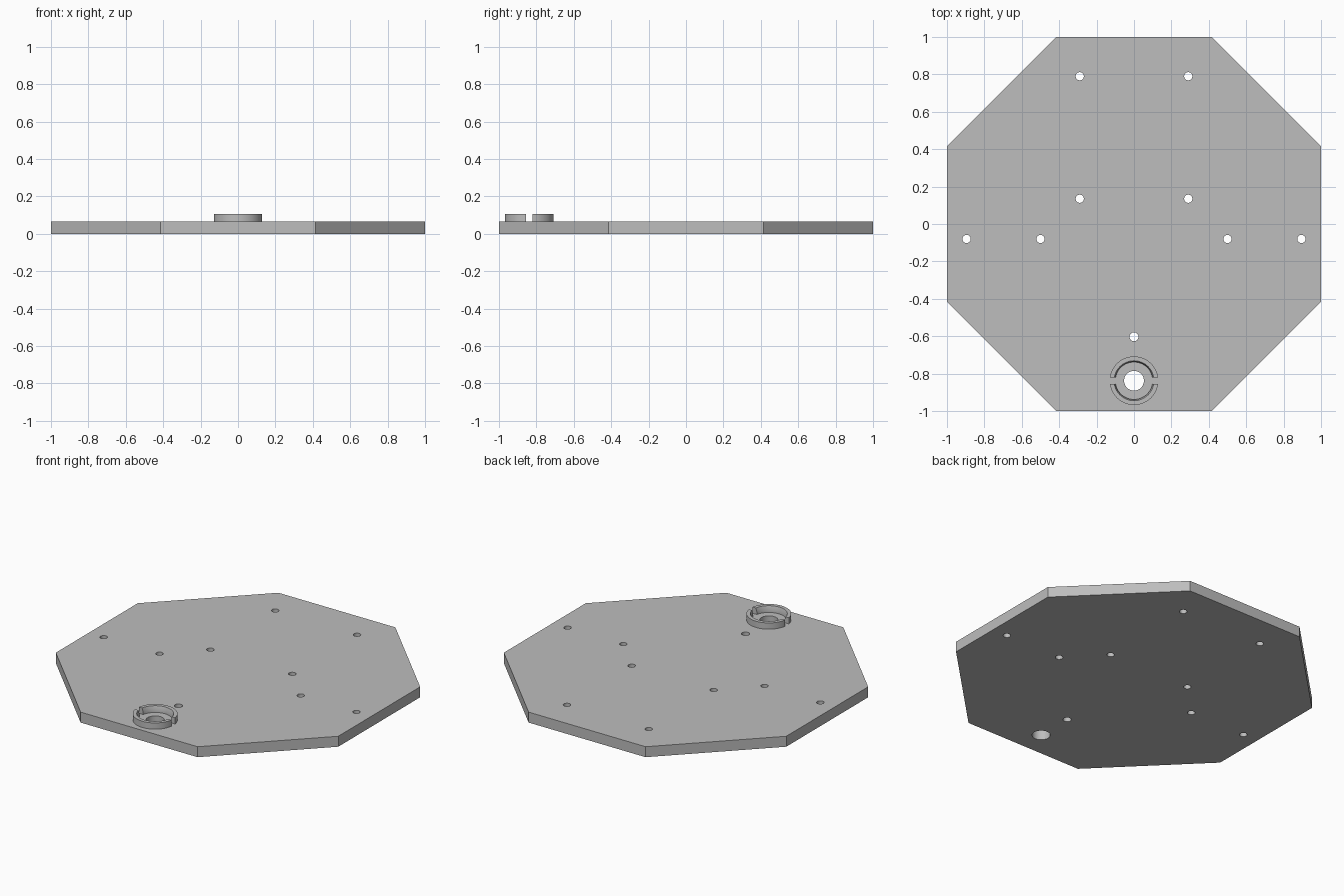
import bpy, bmesh
from math import pi, radians
from mathutils import Matrix

cube = bpy.data.objects.get("Cube")
if cube:
    bpy.data.objects.remove(cube, do_unlink=True)

# Single grey material
grey = bpy.data.materials.new("plain grey")
grey.use_nodes = True
colour = (0.51, 0.51, 0.51, 1)
grey.diffuse_color = colour
grey.node_tree.nodes["Principled BSDF"].inputs["Base Color"].default_value = colour

TOP, RIM = 0.067, 0.107
SOCKET_Y = -0.838


def make(name, bm):
    mesh = bpy.data.meshes.new(name)
    bmesh.ops.recalc_face_normals(bm, faces=bm.faces)
    bm.to_mesh(mesh)
    bm.free()
    mesh.materials.append(grey)
    obj = bpy.data.objects.new(name, mesh)
    bpy.context.collection.objects.link(obj)
    return obj


def add_prism(bm, x, y, r, z0, z1, sides, turn=0):
    place = Matrix.Translation((x, y, (z0 + z1) / 2)) @ Matrix.Rotation(turn, 4, "Z")
    bmesh.ops.create_cone(bm, cap_ends=True, segments=sides, radius1=r, radius2=r,
                          depth=z1 - z0, matrix=place)


def cut(target, cutter):
    cutter.hide_render = True
    mod = target.modifiers.new("cut", "BOOLEAN")
    mod.operation = "DIFFERENCE"
    mod.solver = "EXACT"
    mod.object = cutter
    bpy.context.view_layer.objects.active = target
    bpy.ops.object.modifier_apply(modifier=mod.name)
    bpy.data.objects.remove(cutter, do_unlink=True)


# Octagonal base plate, one unit from centre to each flat
bm = bmesh.new()
add_prism(bm, 0, 0, 1.0824, 0, TOP, 8, pi / 8)
plate = make("base_plate", bm)

# Mounting holes, mirrored left and right, plus the socket hole
bm = bmesh.new()
for x, y in ((0.29, 0.79), (0.29, 0.135), (0.5, -0.08), (0.895, -0.08)):
    for side in (-1, 1):
        add_prism(bm, side * x, y, 0.022, -0.1, 0.2, 24)
add_prism(bm, 0, -0.603, 0.024, -0.1, 0.2, 24)
add_prism(bm, 0, SOCKET_Y, 0.053, -0.1, 0.2, 32)
cut(plate, make("hole_cutter", bm))

# Socket ring with a slightly narrower inner ledge, turned from a profile
bm = bmesh.new()
profile = [(0.13, TOP), (0.13, RIM), (0.107, RIM), (0.1, RIM - 0.022), (0.1, TOP)]
points = [bm.verts.new((r, 0, z)) for r, z in profile]
edges = [bm.edges.new((points[i], points[i - 1])) for i in range(len(points))]
bmesh.ops.spin(bm, geom=points + edges, cent=(0, 0, 0), axis=(0, 0, 1),
               angle=2 * pi, steps=48, use_merge=True)
bmesh.ops.remove_doubles(bm, verts=bm.verts, dist=0.0001)
bmesh.ops.translate(bm, verts=bm.verts, vec=(0, SOCKET_Y, 0))
ring = make("socket_ring", bm)

# Slot across the ring
bm = bmesh.new()
bmesh.ops.create_cube(bm, size=1, matrix=Matrix.Translation((0, SOCKET_Y, 0.1))
                      @ Matrix.Diagonal((0.4, 0.037, 0.2, 1)))
cut(ring, make("slot_cutter", bm))

# Smooth round walls, keeping the edges sharp
for obj in (plate, ring):
    bpy.ops.object.select_all(action="DESELECT")
    obj.select_set(True)
    bpy.context.view_layer.objects.active = obj
    bpy.ops.object.shade_smooth_by_angle(angle=radians(25))
